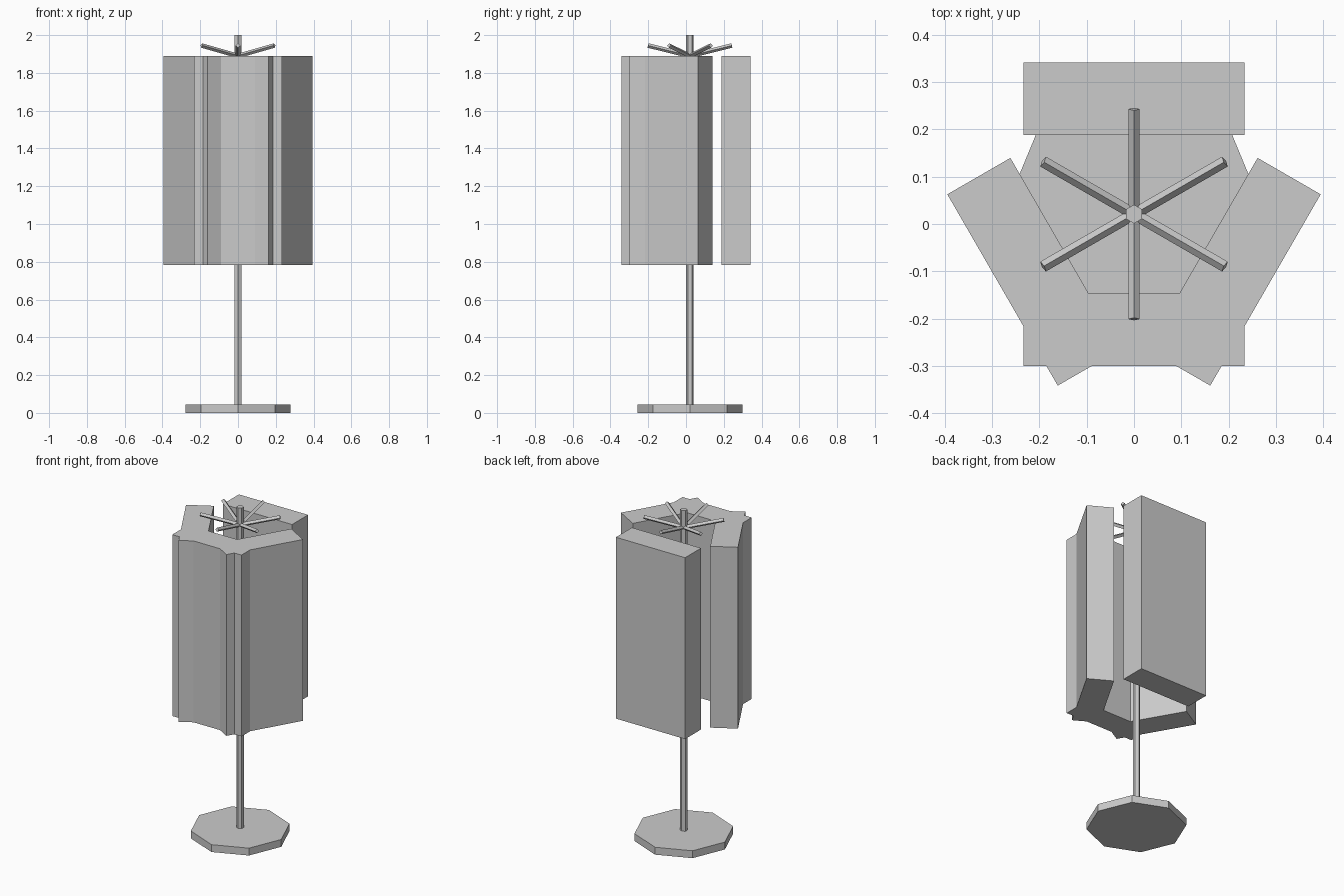
import bpy
from math import radians, cos, sin, pi
from mathutils import Vector, Matrix

cube = bpy.data.objects.get("Cube")
if cube:
    bpy.data.objects.remove(cube, do_unlink=True)

AXIS_Y = 0.021  # the pole stands slightly behind the middle

grey = bpy.data.materials.new("light grey")
grey.use_nodes = True
colour = (0.6, 0.6, 0.6, 1)
grey.diffuse_color = colour
grey.node_tree.nodes["Principled BSDF"].inputs["Base Color"].default_value = colour


def finish(name):
    obj = bpy.context.object
    obj.name = obj.data.name = name
    obj.data.materials.append(grey)
    return obj


def rod(name, start, end, radius, sides, turn=0):
    """Straight prism between two points."""
    start, end = Vector(start), Vector(end)
    along = end - start
    bpy.ops.mesh.primitive_cylinder_add(vertices=sides, radius=radius, depth=along.length)
    obj = finish(name)
    # keep one cross-section axis upright so the ridge faces the sky
    obj.data.transform(Matrix.Rotation(turn, 4, 'Z'))
    rotation = along.to_track_quat('Z', 'Y')
    obj.matrix_world = Matrix.Translation((start + end) / 2) @ rotation.to_matrix().to_4x4()
    return obj


def polar(distance, angle, z):
    return (distance * cos(angle), AXIS_Y + distance * sin(angle), z)


# Octagonal foot and hexagonal pole
rod("foot", (0, AXIS_Y, 0), (0, AXIS_Y, 0.045), 0.277, 8)
rod("pole", (0, AXIS_Y, 0.045), (0, AXIS_Y, 2), 0.02, 6)

# Six rising spokes on top
for i in range(6):
    angle = radians(30 + 60 * i)
    rod(f"spoke_{i + 1}", polar(0, angle, 1.89), polar(0.222, angle, 1.945), 0.012, 4)

# Four display boxes around the pole
BOTTOM, TOP = 0.784, 1.89
for name, degrees in (("back", 90), ("right", 210), ("front", 270), ("left", 330)):
    angle = radians(degrees)
    bpy.ops.mesh.primitive_cube_add(size=1, location=polar(0.244, angle, (BOTTOM + TOP) / 2))
    box = finish(name + "_display_box")
    box.scale = (0.467, 0.154, TOP - BOTTOM)
    box.rotation_euler.z = angle - pi / 2
